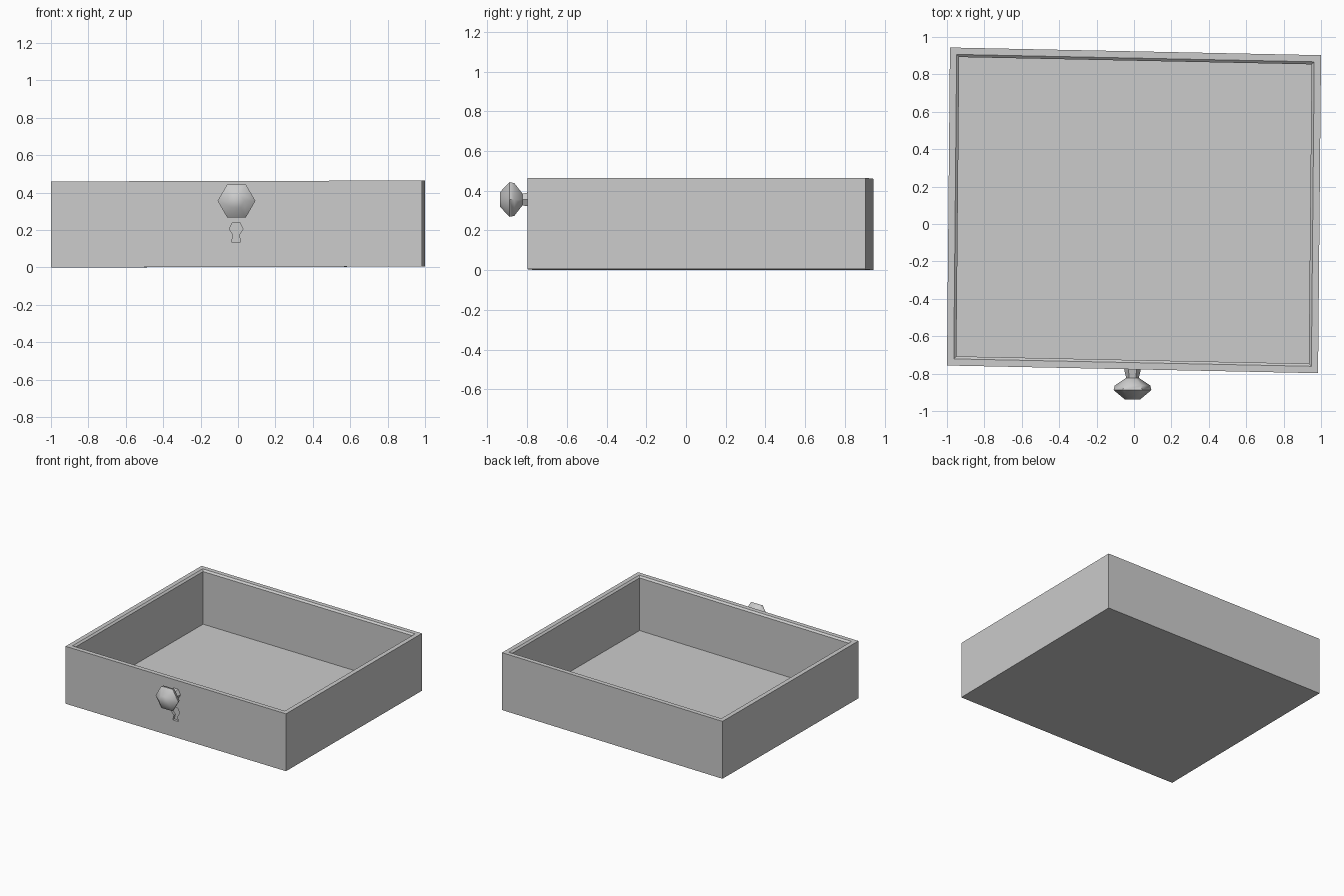
import bpy, bmesh
from math import cos, sin, pi, radians
from mathutils import Matrix

if "Cube" in bpy.data.objects:
    bpy.data.objects.remove(bpy.data.objects["Cube"])

# Slight skew that the drawer body has in plan, plus a tiny sideways lift
SKEW = Matrix(((1.0, 0.0094, 0, 0),
               (-0.0207, 1.0, 0, 0.073),
               (0.0025, 0, 1.0, 0.0025),
               (0, 0, 0, 1)))


def loft(name, rings, angle=None):
    """Skin a stack of equal-length point rings and cap both ends."""
    bm = bmesh.new()
    loops = [[bm.verts.new(p) for p in ring] for ring in rings]
    n = len(rings[0])
    for a, b in zip(loops, loops[1:]):
        for i in range(n):
            j = (i + 1) % n
            bm.faces.new((a[i], a[j], b[j], b[i]))
    bm.faces.new(loops[0][::-1])
    bm.faces.new(loops[-1])
    bmesh.ops.recalc_face_normals(bm, faces=bm.faces)
    mesh = bpy.data.meshes.new(name)
    bm.to_mesh(mesh)
    bm.free()
    obj = bpy.data.objects.new(name, mesh)
    bpy.context.collection.objects.link(obj)
    if angle:
        bpy.ops.object.select_all(action='DESELECT')
        bpy.context.view_layer.objects.active = obj
        obj.select_set(True)
        bpy.ops.object.shade_smooth_by_angle(angle=radians(angle))
    return obj


def rectangle(inset, z):
    x, y = 0.992 - inset, 0.85 - inset
    return [(-x, -y, z), (x, -y, z), (x, y, z), (-x, y, z)]


def hexagon(y, r, cx=-0.008, cz=0.356):
    return [(cx + r * cos(i * pi / 3), y, cz + r * sin(i * pi / 3))
            for i in range(6)]


# Open drawer tray: outer wall, flat rim, chamfered inner lip, floor
drawer = loft("drawer_tray", [rectangle(0, 0), rectangle(0, 0.46),
                              rectangle(0.036, 0.46), rectangle(0.05, 0.447),
                              rectangle(0.05, 0.025)])
drawer.data.transform(SKEW)

# Keyhole recess in the front panel: hexagon head with a flared foot
half = [(0.025, 0.136), (0.015, 0.174), (0.037, 0.206), (0.0185, 0.241)]
outline = half + [(-x, z) for x, z in reversed(half)]
cutter = loft("keyhole_cutter", [[(x - 0.01, y, z) for x, z in outline]
                                 for y in (-0.85, -0.757)])
cutter.hide_render = True
cutter.hide_viewport = False
cutter.display_type = 'WIRE'
cut = drawer.modifiers.new("keyhole", 'BOOLEAN')
cut.operation = 'DIFFERENCE'
cut.solver = 'EXACT'
cut.object = cutter

# Bake the keyhole and drop the cutter
bpy.ops.object.select_all(action='DESELECT')
bpy.context.view_layer.objects.active = drawer
drawer.select_set(True)
bpy.ops.object.modifier_apply(modifier=cut.name)
bpy.data.objects.remove(cutter)

# Six-sided knob with a flared stem
knob = loft("knob", [hexagon(-0.77, 0.046), hexagon(-0.823, 0.034),
                     hexagon(-0.864, 0.095), hexagon(-0.888, 0.101),
                     hexagon(-0.937, 0.042)], angle=50)
